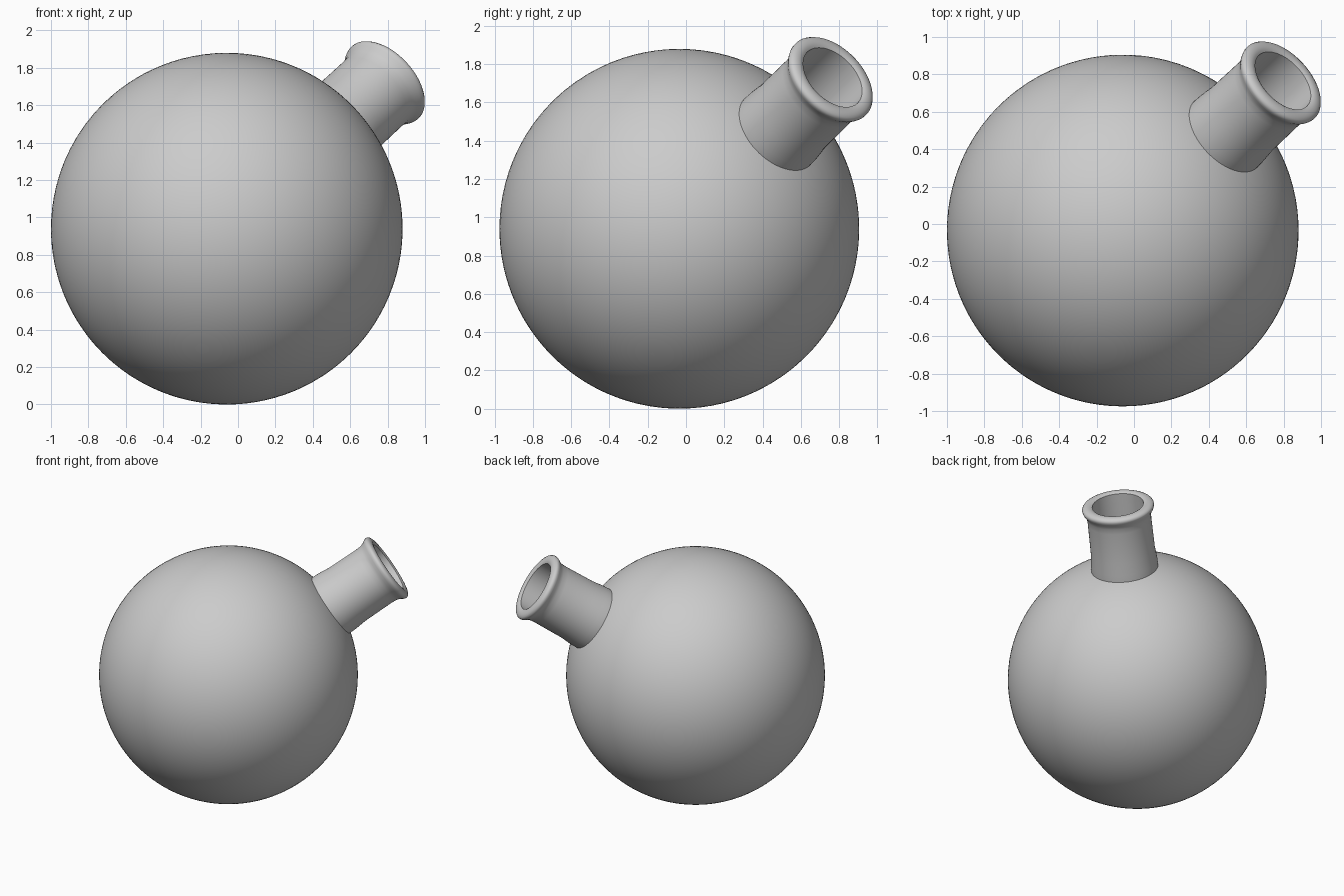
import bpy
import bmesh
import math
from mathutils import Matrix, Vector

cube = bpy.data.objects.get("Cube")
if cube:
    bpy.data.objects.remove(cube, do_unlink=True)

CENTRE = Vector((-0.06, -0.035, 0.94))
AXIS = Vector((0.605, 0.566, 0.559)).normalized()
RADIUS, WALL = 0.94, 0.05
HOLE = 0.187

grey = bpy.data.materials.new("plain grey")
grey.use_nodes = True
grey.diffuse_color = (0.6, 0.6, 0.6, 1)
grey.node_tree.nodes["Principled BSDF"].inputs["Base Color"].default_value = (0.6, 0.6, 0.6, 1)


def lathe(name, profile, steps, closed=False):
    """Spin (radius, height) points round z, then tilt onto the neck axis."""
    bm = bmesh.new()
    verts = [bm.verts.new((r, 0, h)) for r, h in profile]
    edges = [bm.edges.new(pair) for pair in zip(verts, verts[1:])]
    if closed:
        edges.append(bm.edges.new((verts[-1], verts[0])))
    bmesh.ops.spin(bm, geom=verts + edges, cent=(0, 0, 0), axis=(0, 0, 1),
                   angle=math.tau, steps=steps)
    bmesh.ops.remove_doubles(bm, verts=bm.verts, dist=1e-5)
    bmesh.ops.recalc_face_normals(bm, faces=bm.faces)
    mesh = bpy.data.meshes.new(name)
    bm.to_mesh(mesh)
    bm.free()
    mesh.materials.append(grey)
    mesh.transform(Matrix.Translation(CENTRE) @ AXIS.to_track_quat('Z', 'Y').to_matrix().to_4x4())
    obj = bpy.data.objects.new(name, mesh)
    bpy.context.collection.objects.link(obj)
    bpy.ops.object.select_all(action='DESELECT')
    obj.select_set(True)
    bpy.context.view_layer.objects.active = obj
    bpy.ops.object.shade_smooth_by_angle(angle=math.radians(40))
    return obj


def arc(radius, opening, count=64):
    """Meridian from the bottom pole up to an opening of the given radius."""
    end = math.pi - math.asin(opening / radius)
    return [(radius * math.sin(end * i / count), -radius * math.cos(end * i / count))
            for i in range(count + 1)]


# Hollow round body, open under the neck
outer = arc(RADIUS, HOLE)
inner = arc(RADIUS - WALL, HOLE)
lathe("round_body", outer + inner[::-1], 128)

# Tubular neck with a flared, rounded lip
neck = [(0.245, 0.88), (0.243, 0.96), (0.234, 1.05), (0.232, 1.29),
        (0.235, 1.33), (0.243, 1.355), (0.256, 1.375), (0.262, 1.39),
        (0.262, 1.403), (0.254, 1.414), (0.238, 1.422), (0.218, 1.425),
        (0.2, 1.422), (HOLE, 1.415), (HOLE, 0.88)]
lathe("neck", neck, 64, closed=True)
